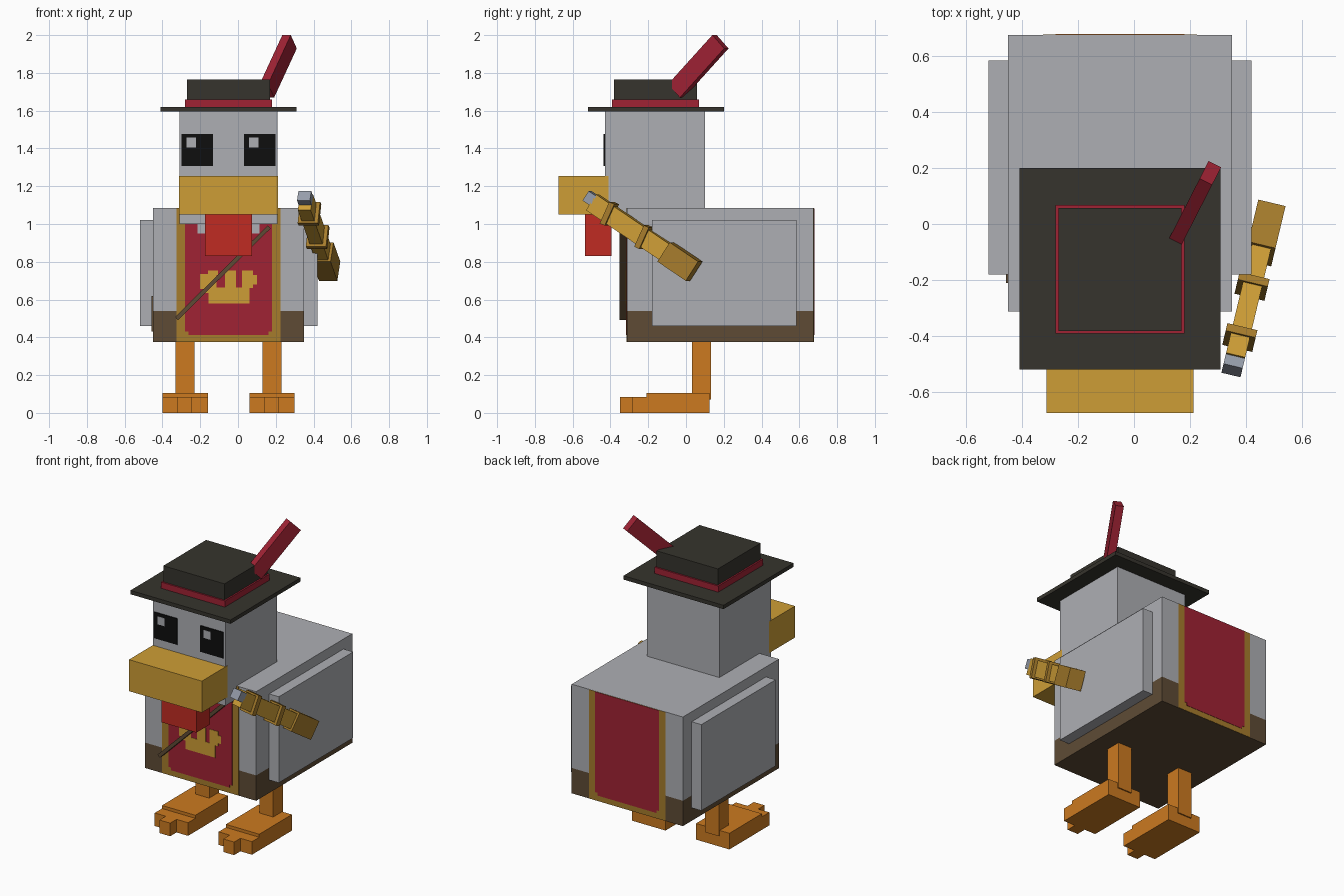
import bpy, bmesh
from mathutils import Vector, Matrix

if "Cube" in bpy.data.objects:
    bpy.data.objects.remove(bpy.data.objects["Cube"])


def srgb(r, g, b):
    f = lambda c: c / 12.92 if c <= 0.04045 else ((c + 0.055) / 1.055) ** 2.4
    return (f(r / 255), f(g / 255), f(b / 255), 1)


MATS = {}
for name, rgb in {
    "grey feathers": (174, 175, 180), "crimson": (160, 34, 52), "gold": (206, 158, 54),
    "bronze": (166, 124, 44), "orange": (204, 122, 32), "brown": (94, 75, 53),
    "charcoal felt": (54, 52, 45), "black": (14, 14, 14), "red": (192, 43, 34),
    "steel": (150, 157, 170),
}.items():
    m = bpy.data.materials.new(name)
    m.diffuse_color = srgb(*rgb)
    m.use_nodes = True
    m.node_tree.nodes["Principled BSDF"].inputs["Base Color"].default_value = m.diffuse_color
    MATS[name] = m


def finish(name, bm, *mats):
    me = bpy.data.meshes.new(name)
    bm.to_mesh(me)
    bm.free()
    for m in mats:
        me.materials.append(MATS[m])
    ob = bpy.data.objects.new(name, me)
    bpy.context.collection.objects.link(ob)
    return ob


def cube(bm, matrix):
    bmesh.ops.create_cube(bm, size=1, matrix=matrix)


def span(x, y, z):
    """Matrix taking a unit cube to the given min/max ranges."""
    c = Vector([(a + b) / 2 for a, b in (x, y, z)])
    s = [b - a for a, b in (x, y, z)]
    return Matrix.Translation(c) @ Matrix.Diagonal((*s, 1))


def box(name, mat, *ranges):
    """One object made of one or more axis-aligned boxes."""
    bm = bmesh.new()
    for r in ranges:
        cube(bm, span(*r))
    return finish(name, bm, mat)


def beam(name, mat, centre, direction, length, width, height):
    """Box running along a direction, its width kept horizontal."""
    d = Vector(direction).normalized()
    s = d.cross(Vector((0, 0, 1))).normalized()
    u = s.cross(d)
    rot = Matrix((s, d, u)).transposed().to_4x4()
    bm = bmesh.new()
    cube(bm, Matrix.Translation(centre) @ rot @ Matrix.Diagonal((width, length, height, 1)))
    return finish(name, bm, mat)


CX = -0.05  # mirror plane of the bird


def mid(half):
    return (CX - half, CX + half)


def side(s, a, b):
    """x range between two distances from the mirror plane."""
    return tuple(sorted((CX + s * a, CX + s * b)))


# body with brown lower band
bm = bmesh.new()
cube(bm, span(mid(0.40), (-0.313, 0.675), (0.375, 1.085)))
bmesh.ops.bisect_plane(bm, geom=bm.verts[:] + bm.edges[:] + bm.faces[:],
                       plane_co=(0, 0, 0.54), plane_no=(0, 0, 1))
for f in bm.faces:
    f.material_index = int(f.calc_center_median().z < 0.54)
finish("body", bm, "grey feathers", "brown")

# head, beak and wattle
box("head", "grey feathers", (mid(0.26), (-0.43, 0.10), (1.0, 1.60)))
box("beak", "gold", (mid(0.262), (-0.675, -0.41), (1.05, 1.255)))
box("wattle", "red", (mid(0.125), (-0.535, -0.395), (0.83, 1.05)))
box("throat_feathers", "grey feathers", (mid(0.165), (-0.322, -0.31), (0.95, 1.01)))

# tabard panels, front and back, as thin layers
for label, y, s in (("front", -0.313, -1), ("back", 0.675, 1)):
    layer = lambda t: tuple(sorted((y - s * 0.002, y + s * t)))
    box(label + "_tabard_border", "bronze", (mid(0.275), layer(0.002), (0.376, 1.084)))
    top = 1.0 if s < 0 else 1.083
    box(label + "_tabard", "crimson",
        (mid(0.23), layer(0.004), (0.43, top)),
        (mid(0.212), layer(0.004), (0.412, 0.43)))

# pixel emblem on the front panel
rects = [(-0.155, 0.06, 0.58, 0.64), (-0.18, 0.06, 0.635, 0.665), (-0.20, -0.115, 0.655, 0.735),
         (-0.16, -0.105, 0.73, 0.755), (-0.07, -0.01, 0.66, 0.755), (0.02, 0.08, 0.66, 0.755),
         (0.06, 0.10, 0.68, 0.73)]
box("emblem", "gold", *[((a, b), (-0.320, -0.314), (c, d)) for a, b, c, d in rects])

# diagonal strap and its short end under the wing
beam("strap", "brown", (-0.08, -0.333, 0.742), (0.49, 0, 0.485), 0.69, 0.038, 0.022)
box("strap_end", "brown", ((-0.457, -0.44), (-0.21, -0.15), (0.43, 0.62)))

# mirrored parts: wings, eyes, legs, feet
for label, s in (("left", -1), ("right", 1)):
    box(label + "_wing", "grey feathers", (side(s, 0.39, 0.47), (-0.18, 0.585), (0.46, 1.02)))
    box(label + "_eye", "black", (side(s, 0.083, 0.248), (-0.436, -0.429), (1.307, 1.477)))
    ex = side(s, 0.083, 0.248)[0] + 0.025
    box(label + "_eye_glint", "grey feathers", ((ex, ex + 0.05), (-0.438, -0.43), (1.405, 1.457)))
    box(label + "_leg", "orange", (side(s, 0.18, 0.28), (0.033, 0.133), (0.07, 0.38)))
    fx = CX + s * 0.23
    box(label + "_foot", "orange",
        ((fx - 0.12, fx + 0.12), (-0.21, 0.125), (0, 0.105)),
        ((fx - 0.12, fx + 0.12), (-0.285, -0.21), (0, 0.085)),
        ((fx - 0.04, fx + 0.037), (-0.35, -0.285), (0, 0.085)))

# hat
box("hat_brim", "charcoal felt", (mid(0.36), (-0.52, 0.20), (1.595, 1.62)))
box("hat_band", "crimson", (mid(0.23), (-0.392, 0.068), (1.62, 1.66)))
box("hat_crown", "charcoal felt", (mid(0.22), (-0.382, 0.058), (1.66, 1.765)))
beam("hat_feather", "crimson", (0.213, 0.065, 1.835), (0.12, 0.235, 0.26), 0.37, 0.05, 0.10)

# pipe held at the side: tube, rings, bell and mouthpiece
axis = Vector((0.10, 0.42, -0.285)).normalized()
start = Vector((0.357, -0.495, 1.115))
beam("pipe_tube", "gold", start + axis * 0.245, axis, 0.49, 0.07, 0.10)
for i, t in enumerate((0.11, 0.335)):
    beam("pipe_ring_%d" % (i + 1), "bronze", start + axis * t, (0.1, 0.42, -0.2), 0.03, 0.11, 0.125)
beam("pipe_bell", "bronze", start + axis * 0.57, axis, 0.185, 0.10, 0.122)
beam("pipe_mouthpiece", "steel", start + axis * -0.01 + Vector((0, 0, 0.015)), axis, 0.05, 0.07, 0.06)
